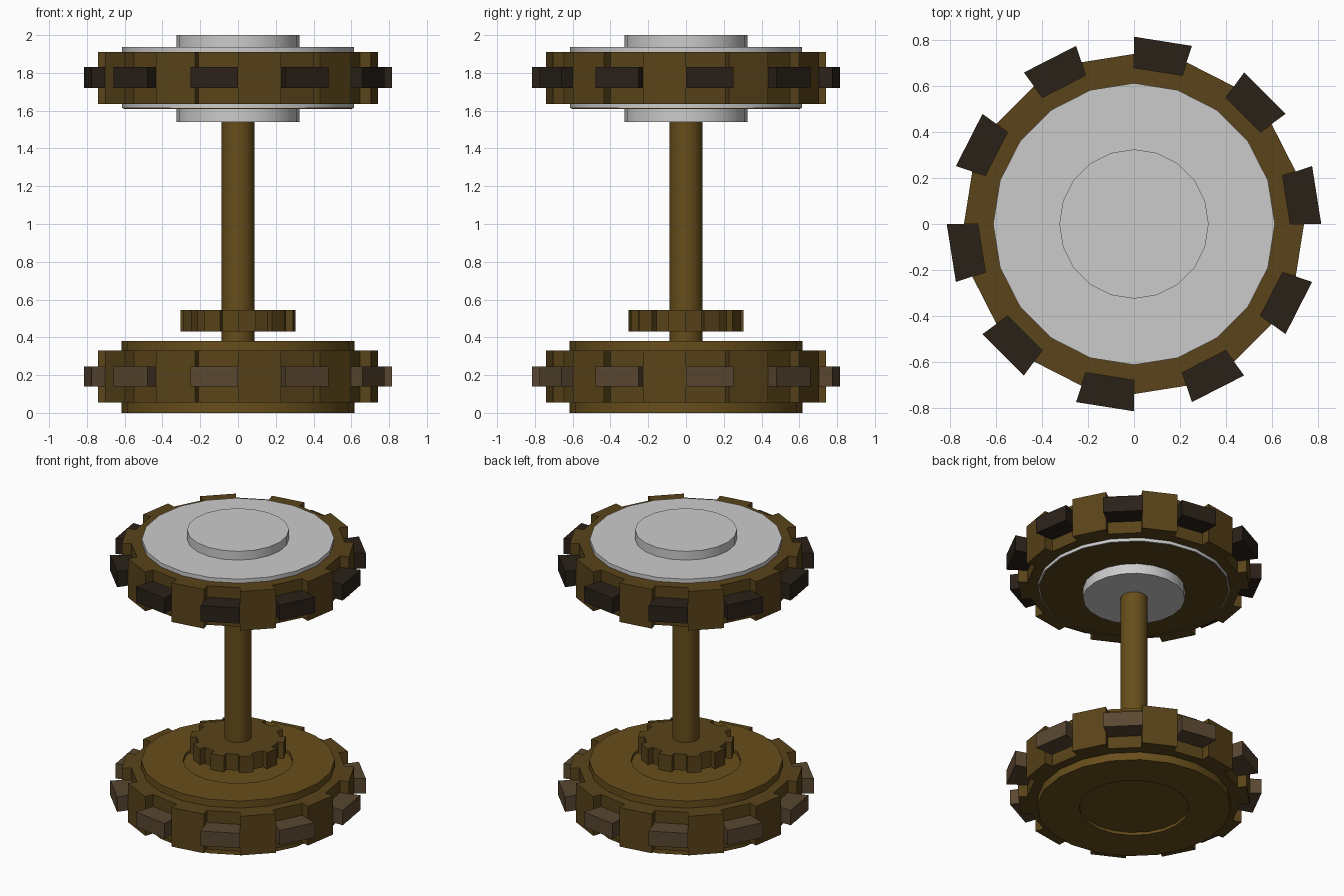
import bpy, bmesh
from math import sin, cos, pi

if "Cube" in bpy.data.objects:
    bpy.data.objects.remove(bpy.data.objects["Cube"])

N = 20  # sides of every round part


def mat(name, rgb):
    m = bpy.data.materials.new(name)
    m.diffuse_color = (*rgb, 1)
    m.use_nodes = True
    m.node_tree.nodes["Principled BSDF"].inputs["Base Color"].default_value = m.diffuse_color
    return m


BROWN = mat("dark_brown", (0.10, 0.057, 0.010))
DISC = mat("warm_brown", (0.135, 0.076, 0.011))
TREAD = mat("tread_brown", (0.10, 0.062, 0.030))
BLACK = mat("tread_black", (0.023, 0.015, 0.009))


def finish(bm, name, material, smooth):
    bmesh.ops.recalc_face_normals(bm, faces=bm.faces)
    me = bpy.data.meshes.new(name)
    bm.to_mesh(me)
    bm.free()
    ob = bpy.data.objects.new(name, me)
    bpy.context.collection.objects.link(ob)
    if material:
        me.materials.append(material)
    if smooth:
        bpy.ops.object.select_all(action='DESELECT')
        ob.select_set(True)
        bpy.context.view_layer.objects.active = ob
        bpy.ops.object.shade_smooth_by_angle()
    return ob


def lathe(name, profile, material=None):
    """Spin (radius, z) points into a solid, capping both ends."""
    bm = bmesh.new()
    rings = [[bm.verts.new((r * cos(2 * pi * k / N), r * sin(2 * pi * k / N), z))
              for k in range(N)] for r, z in profile]
    for a, b in zip(rings, rings[1:]):
        for k in range(N):
            j = (k + 1) % N
            bm.faces.new((a[k], a[j], b[j], b[k]))
    bm.faces.new(rings[0])
    bm.faces.new(rings[-1])
    return finish(bm, name, material, True)


def prism(bm, pts, z0, z1):
    lo = [bm.verts.new((x, y, z0)) for x, y in pts]
    hi = [bm.verts.new((x, y, z1)) for x, y in pts]
    bm.faces.new(lo)
    bm.faces.new(hi)
    for k in range(len(pts)):
        j = (k + 1) % len(pts)
        bm.faces.new((lo[k], lo[j], hi[j], hi[k]))


def polar(r, k):
    return (r * cos(2 * pi * k / N), r * sin(2 * pi * k / N))


def gear(name, outer, root, z0, z1, material):
    """Twenty sided gear: every odd side is a tooth."""
    pts = []
    for k in range(1, N, 2):
        pts += [polar(root, k), polar(outer, k), polar(outer, k + 1), polar(root, k + 1)]
    bm = bmesh.new()
    prism(bm, pts, z0, z1)
    return finish(bm, name, material, False)


def blocks(name, inner, outer, z0, z1, material):
    """Narrow blocks sitting in the gaps of the gear."""
    bm = bmesh.new()
    for k in range(0, N, 2):
        prism(bm, [polar(inner, k), polar(outer, k), polar(outer, k + 1), polar(inner, k + 1)], z0, z1)
    return finish(bm, name, material, False)


# Lower wheel: disc with shallow recesses, toothed ring, blocks
lathe("lower_disc", [(0.35, 0.02), (0.35, 0), (0.617, 0), (0.617, 0.38),
                     (0.35, 0.38), (0.35, 0.36)], DISC)
gear("lower_ring", 0.74, 0.68, 0.055, 0.33, BROWN)
blocks("lower_blocks", 0.66, 0.815, 0.14, 0.245, TREAD)

# Upper wheel: grey disc and hub, brown underside
gear("upper_ring", 0.74, 0.68, 1.635, 1.91, BROWN)
blocks("upper_blocks", 0.66, 0.815, 1.72, 1.83, BLACK)
lathe("upper_disc", [(0.613, 1.613), (0.613, 1.938)])
lathe("upper_underside", [(0.606, 1.61), (0.606, 1.65)], BROWN)
lathe("upper_hub", [(0.325, 1.54), (0.325, 2.0)])

# Shaft and small gear
lathe("shaft", [(0.087, 0.30), (0.087, 1.60)], DISC)
gear("small_gear", 0.305, 0.265, 0.43, 0.545, BROWN)
